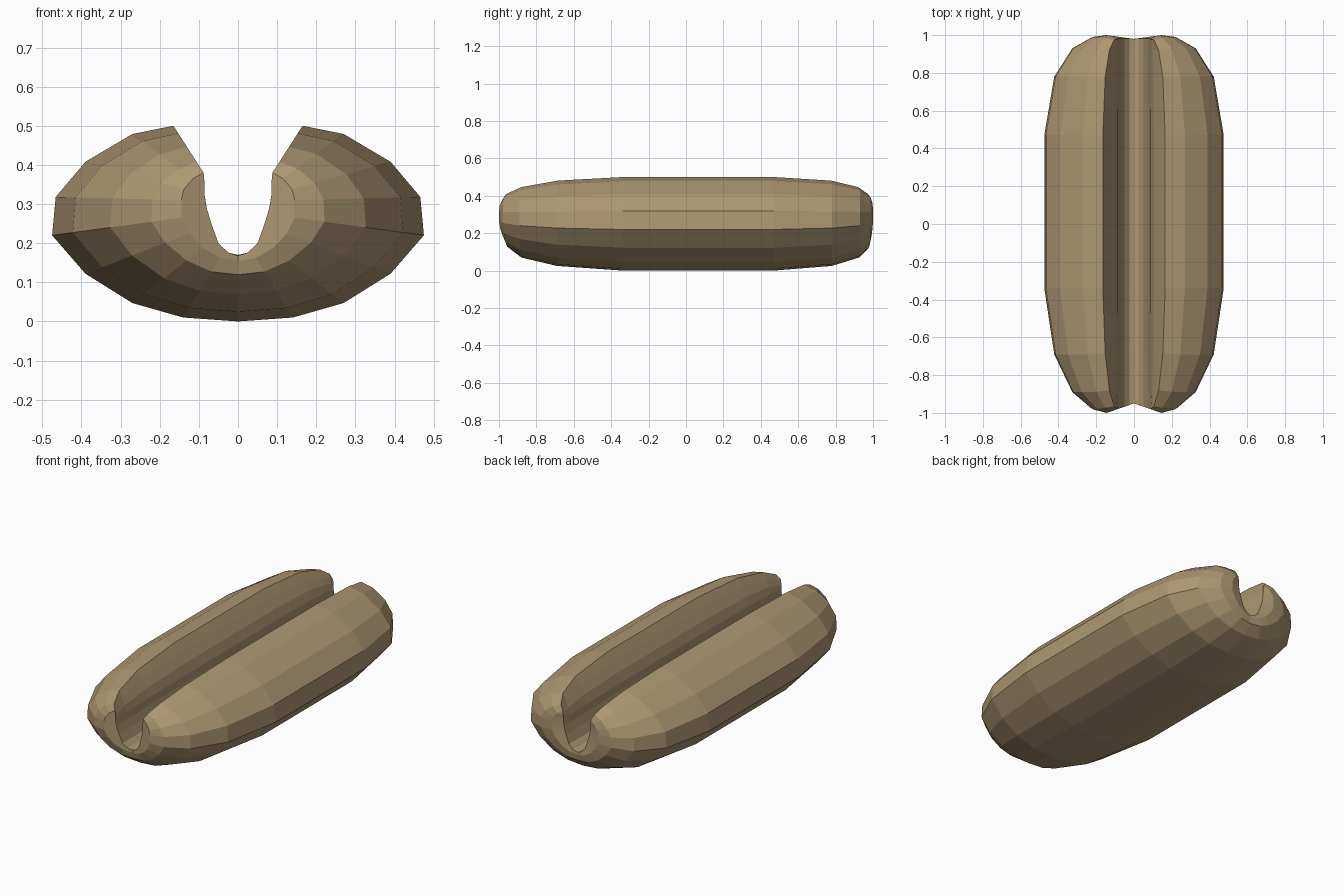
import bpy, bmesh

if "Cube" in bpy.data.objects:
    bpy.data.objects.remove(bpy.data.objects["Cube"])

# Half cross-sections (x, z) from bottom centre to lip: mid-length and end-tip shapes
OUT_MID = [(0, 0), (.14, .01), (.27, .047), (.39, .122), (.475, .22),
           (.466, .318), (.39, .408), (.27, .479), (.165, .50)]
OUT_END = [(0, .155), (.045, .162), (.09, .188), (.125, .225), (.145, .265),
           (.145, .31), (.138, .338), (.115, .365), (.088, .38)]
IN_MID = [(0, .17), (.025, .176), (.05, .20), (.07, .25), (.083, .30),
          (.088, .34), (.105, .395), (.135, .45), (.165, .50)]
IN_END = [(0, .168), (.025, .176), (.05, .20), (.068, .25), (.08, .29),
          (.085, .32), (.085, .34), (.086, .36), (.088, .38)]

# Stations along the length: (y, blend towards the end shape, dent at the centre)
STATIONS = [(-1.0, 1, .05), (-.98, .77, .035), (-.89, .45, .01), (-.69, .16, 0), (-.34, 0, 0),
            (.47, 0, 0), (.78, .16, 0), (.93, .45, .005), (.99, .77, .015), (1.0, 1, .02)]


def section(bm, mid, end, y, t, dent, inset):
    ring = []
    for i, ((x0, z0), (x1, z1)) in enumerate(zip(mid, end)):
        pull = dent * max(0, 1 - x1 / .145)
        if inset:
            pull = max(pull, .018 * t)
        if i == 8:
            pull = .02 * t
        yy = y + pull if y < 0 else y - pull
        ring.append(bm.verts.new((x0 + (x1 - x0) * t, yy, z0 + (z1 - z0) * t)))
    return ring


def strip(bm, a, b):
    for i in range(len(a) - 1):
        bm.faces.new((a[i], a[i + 1], b[i + 1], b[i]))


bm = bmesh.new()
outer = [section(bm, OUT_MID, OUT_END, *s, False) for s in STATIONS]
inner = [section(bm, IN_MID, IN_END, *s, True) for s in STATIONS]

# Outer crust and groove wall
for rings in (outer, inner):
    for a, b in zip(rings, rings[1:]):
        strip(bm, a, b)
# Rounded end rims
for k in (0, -1):
    strip(bm, outer[k], inner[k])

# Mirror the half, then weld
geom = bm.verts[:] + bm.edges[:] + bm.faces[:]
bmesh.ops.mirror(bm, geom=geom, axis='X', merge_dist=.0005)
bmesh.ops.remove_doubles(bm, verts=bm.verts[:], dist=.0005)
bmesh.ops.dissolve_degenerate(bm, dist=.0001, edges=bm.edges[:])
bmesh.ops.recalc_face_normals(bm, faces=bm.faces[:])

mesh = bpy.data.meshes.new("split_bun")
bm.to_mesh(mesh)
bm.free()
bun = bpy.data.objects.new("split_bun", mesh)
bpy.context.collection.objects.link(bun)

crust = bpy.data.materials.new("crust")
crust.diffuse_color = (.42, .31, .17, 1)
crust.use_nodes = True
crust.node_tree.nodes["Principled BSDF"].inputs["Base Color"].default_value = crust.diffuse_color
mesh.materials.append(crust)
